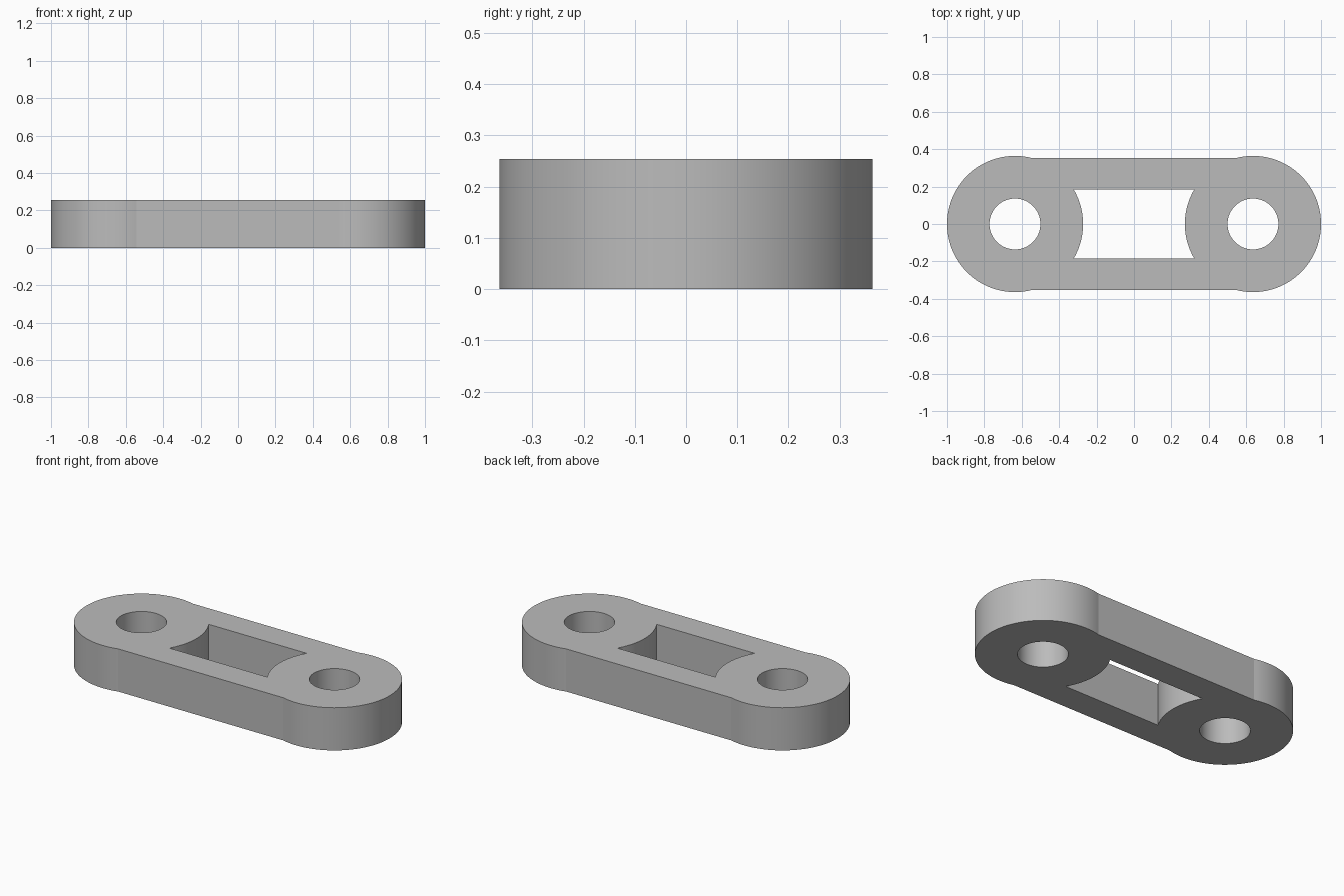
import bpy, bmesh
from math import sin, cos, asin, pi, radians

cube = bpy.data.objects.get("Cube")
if cube:
    bpy.data.objects.remove(cube, do_unlink=True)

EYE_X, EYE_R, HOLE_R = 0.636, 0.364, 0.136   # round ends and their pin holes
WEB_Y, SLOT_Y, HEIGHT = 0.352, 0.185, 0.254  # straight sides, window, thickness


def arc(cx, radius, start, end, steps):
    return [(cx + radius * cos(start + (end - start) * i / steps),
             radius * sin(start + (end - start) * i / steps)) for i in range(steps + 1)]


# Outline: two round ends that stand slightly proud of the straight sides
a = pi - asin(WEB_Y / EYE_R)
outline = arc(EYE_X, EYE_R, -a, a, 72) + arc(-EYE_X, EYE_R, pi - a, pi + a, 72)

# Window: straight long sides, short sides curved in around the round ends
b = asin(SLOT_Y / EYE_R)
window = arc(EYE_X, EYE_R, pi + b, pi - b, 20) + arc(-EYE_X, EYE_R, b, -b, 20)

# Pin holes
holes = [arc(s * EYE_X, HOLE_R, 0, 2 * pi, 64)[:-1] for s in (-1, 1)]

# Fill the profile and extrude it to a plate
bm = bmesh.new()
for loop in [outline, window] + holes:
    verts = [bm.verts.new((x, y, 0)) for x, y in loop]
    for i, v in enumerate(verts):
        bm.edges.new((verts[i - 1], v))
bmesh.ops.triangle_fill(bm, use_beauty=True, edges=bm.edges[:], normal=(0, 0, 1))
top = bmesh.ops.extrude_face_region(bm, geom=bm.faces[:], use_keep_orig=True)
bmesh.ops.translate(bm, vec=(0, 0, HEIGHT),
                    verts=[g for g in top["geom"] if isinstance(g, bmesh.types.BMVert)])
bmesh.ops.recalc_face_normals(bm, faces=bm.faces[:])

mesh = bpy.data.meshes.new("link_plate")
bm.to_mesh(mesh)
bm.free()
plate = bpy.data.objects.new("link_plate", mesh)
bpy.context.collection.objects.link(plate)

# Plain grey
grey = bpy.data.materials.new("grey")
grey.use_nodes = True
color = (0.5, 0.5, 0.5, 1)
grey.diffuse_color = color
grey.node_tree.nodes["Principled BSDF"].inputs["Base Color"].default_value = color
mesh.materials.append(grey)

# Smooth walls; the small angle keeps the shallow notches crisp
bpy.ops.object.select_all(action="DESELECT")
plate.select_set(True)
bpy.context.view_layer.objects.active = plate
bpy.ops.object.shade_smooth_by_angle(angle=radians(12))
